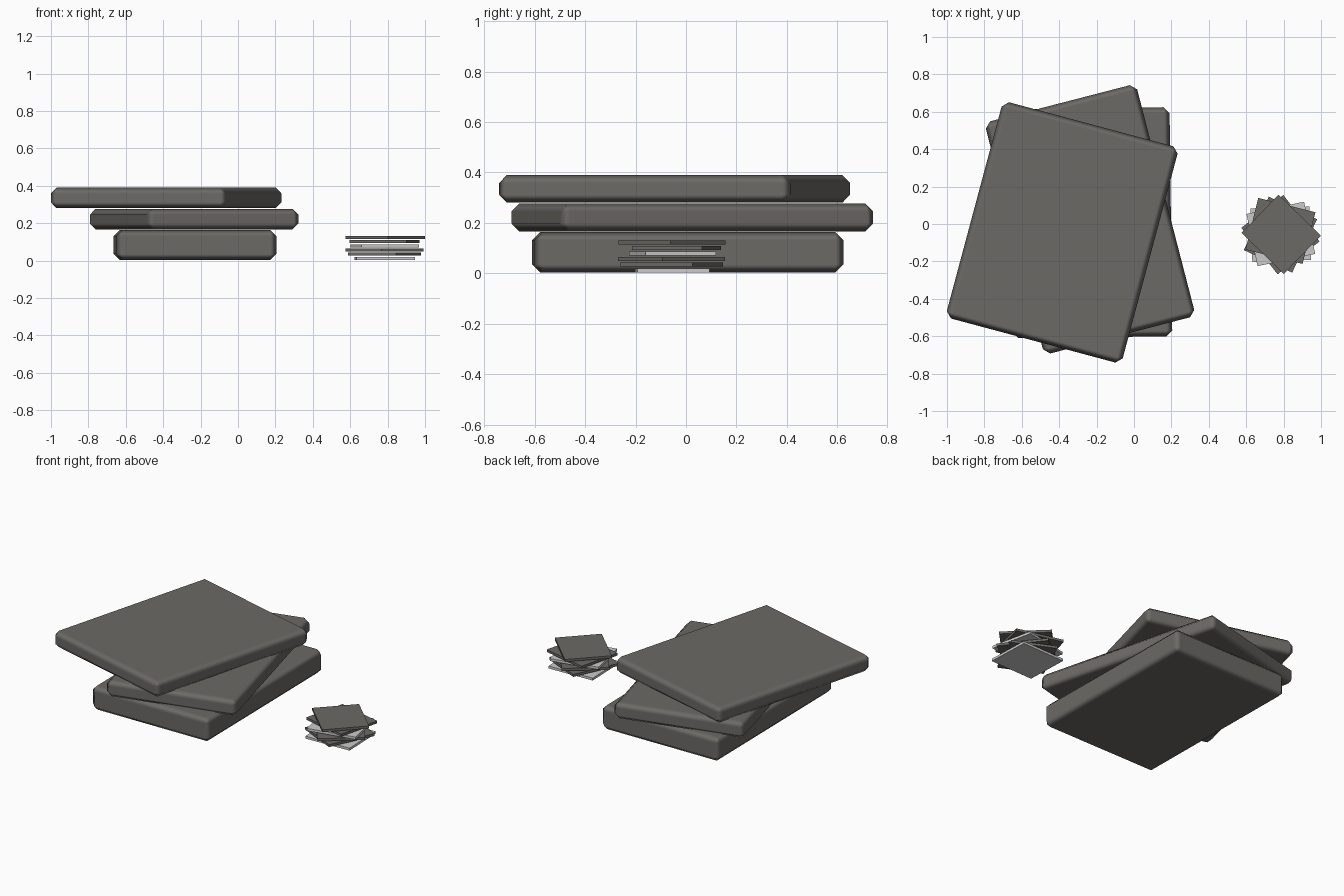
import bpy
from math import radians

if "Cube" in bpy.data.objects:
    bpy.data.objects.remove(bpy.data.objects["Cube"])


def paint(name, rgb):
    mat = bpy.data.materials.new(name)
    mat.diffuse_color = (*rgb, 1)
    mat.use_nodes = True
    mat.node_tree.nodes["Principled BSDF"].inputs["Base Color"].default_value = mat.diffuse_color
    return mat


dark = paint("dark_grey", (0.15, 0.142, 0.132))
light = paint("light_grey", (0.80, 0.80, 0.78))
mid = paint("mid_grey", (0.62, 0.64, 0.61))


def box(name, centre, size, z0, z1, angle, mat, bevel=0.0):
    """Block between heights z0 and z1, turned about z."""
    bpy.ops.mesh.primitive_cube_add(size=1, location=(*centre, (z0 + z1) / 2))
    ob = bpy.context.object
    ob.name = name
    ob.scale = (*size, z1 - z0)
    bpy.ops.object.transform_apply(location=False, rotation=False, scale=True)
    ob.rotation_euler.z = radians(angle)
    ob.data.materials.append(mat)
    if bevel:
        # soft chamfer: smooth edges, flat large faces
        bpy.ops.object.shade_smooth()
        mod = ob.modifiers.new("chamfer", 'BEVEL')
        mod.width = bevel
        mod.segments = 1
        mod.harden_normals = True
    return ob


# stack of three chamfered slabs
box("bottom_slab", (-0.23, 0.007), (0.855, 1.225), 0.003, 0.163, 0.7, dark, 0.032)
box("middle_slab", (-0.235, 0.025), (0.836, 1.282), 0.166, 0.277, 14.5, dark, 0.032)
box("top_slab", (-0.384, -0.045), (0.974, 1.197), 0.28, 0.39, -15, dark, 0.032)

# small pile of thin plates: centre, turn and colour of each, bottom to top
plates = [
    (0.785, -0.055, 2, light),
    (0.783, -0.057, 65, dark),
    (0.783, -0.057, 128, dark),
    (0.785, -0.053, 12, mid),
    (0.783, -0.037, -14, dark),
    (0.787, -0.055, -44, dark),
]
for i, (x, y, angle, mat) in enumerate(plates):
    z = 0.004 + i * 0.0222
    box(f"small_plate_{i + 1}", (x, y), (0.315, 0.285), z, z + 0.016, angle, mat)
